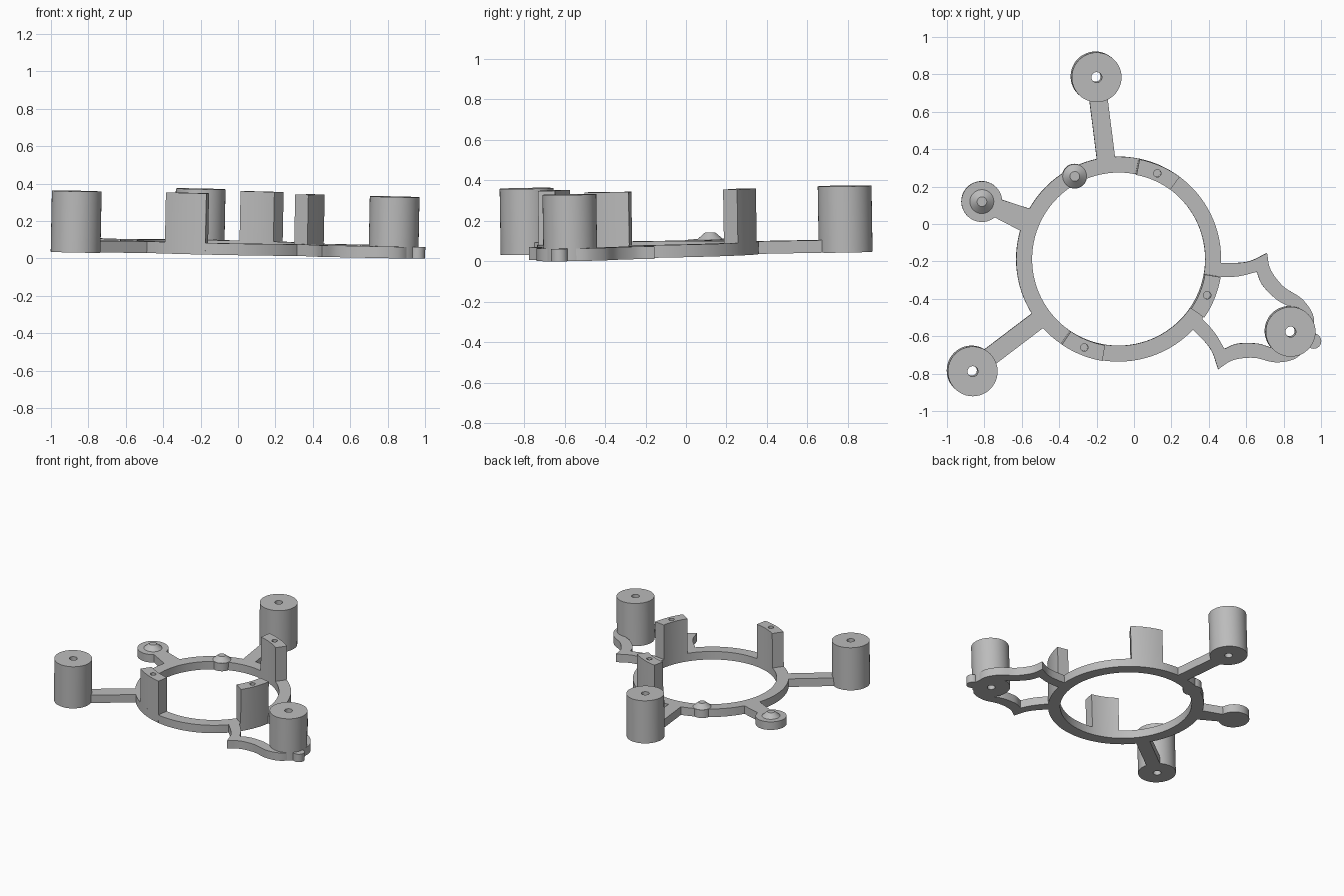
import bpy, bmesh
from math import cos, sin, pi, radians
from mathutils import Matrix, Vector

if "Cube" in bpy.data.objects:
    bpy.data.objects.remove(bpy.data.objects["Cube"], do_unlink=True)

grey = bpy.data.materials.new("plain grey")
grey.use_nodes = True
grey.diffuse_color = (0.5, 0.5, 0.5, 1)
grey.node_tree.nodes["Principled BSDF"].inputs["Base Color"].default_value = (0.5, 0.5, 0.5, 1)

CENTRE = Vector((-0.083, -0.187, 0))
AXIS = radians(-22.8)          # direction of the yoke
PLATE, TALL = 0.062, 0.327     # heights of flat parts and posts
R_IN, R_OUT = 0.463, 0.548
# the whole bracket leans slightly
LEAN = (Matrix.Translation((0, 0, 0.0285)) @ Matrix.Rotation(0.0198, 4, 'Y')
        @ Matrix.Rotation(0.0159, 4, 'X') @ Matrix.Translation(CENTRE))


def finish(name, bm):
    bmesh.ops.remove_doubles(bm, verts=bm.verts, dist=1e-5)
    bmesh.ops.recalc_face_normals(bm, faces=bm.faces)
    bm.transform(LEAN)
    mesh = bpy.data.meshes.new(name)
    bm.to_mesh(mesh)
    bm.free()
    mesh.materials.append(grey)
    obj = bpy.data.objects.new(name, mesh)
    bpy.context.collection.objects.link(obj)
    smooth(obj)
    return obj


def smooth(obj):
    bpy.ops.object.select_all(action='DESELECT')
    obj.select_set(True)
    bpy.context.view_layer.objects.active = obj
    bpy.ops.object.shade_smooth_by_angle(angle=radians(30))


def polar(r, angle):
    return Vector((r * cos(angle), r * sin(angle), 0))


def lathe(name, profile, at=Vector(), start=0.0, sweep=2 * pi, steps=48):
    """Turn a closed (radius, height) profile around a vertical line."""
    bm = bmesh.new()
    rows = []
    for i in range(steps + 1):
        a = start + sweep * i / steps
        rows.append([bm.verts.new(at + polar(r, a) + Vector((0, 0, z))) for r, z in profile])
    n = len(profile)
    for p, q in zip(rows, rows[1:]):
        for j in range(n):
            k = (j + 1) % n
            if profile[j][0] + profile[k][0] > 0:
                ring = [p[j], p[k], q[k], q[j]]
                if profile[j][0] == 0:
                    ring.remove(q[j])
                if profile[k][0] == 0:
                    ring.remove(q[k])
                bm.faces.new(ring)
    if sweep < 6:
        bm.faces.new(rows[0])
        bm.faces.new(rows[-1])
    return finish(name, bm)


def box_profile(r0, r1, z0, z1):
    return [(r0, z0), (r1, z0), (r1, z1), (r0, z1)]


def strip(name, left, right, angle):
    """Flat bar between two edge lines, given along and across a spoke."""
    bm = bmesh.new()
    turn = Matrix.Rotation(angle, 3, 'Z')
    rows = [[bm.verts.new(turn @ Vector((p[0], p[1], z)))
             for p, z in ((a, 0), (b, 0), (b, PLATE), (a, PLATE))]
            for a, b in zip(left, right)]
    for p, q in zip(rows, rows[1:]):
        for j in range(4):
            k = (j + 1) % 4
            bm.faces.new((p[j], p[k], q[k], q[j]))
    bm.faces.new(rows[0])
    bm.faces.new(rows[-1])
    return finish(name, bm)


def spline(points, steps=6):
    pts = [Vector(p) for p in points]
    pts = [2 * pts[0] - pts[1]] + pts + [2 * pts[-1] - pts[-2]]
    out = []
    for a, b, c, d in zip(pts, pts[1:], pts[2:], pts[3:]):
        for i in range(steps):
            t = i / steps
            out.append(0.5 * (2 * b + (c - a) * t + (2 * a - 5 * b + 4 * c - d) * t * t
                              + (3 * b - a - 3 * c + d) * t ** 3))
    return out + [pts[-2]]


# main ring
lathe("main_ring", box_profile(R_IN, R_OUT, 0, PLATE), steps=96)

# three tall posts with through holes
for side, angle, reach in (("back", AXIS + radians(120), 0.984),
                           ("right", AXIS + radians(240), 0.986),
                           ("yoke", AXIS, 0.992)):
    lathe(side + "_post", box_profile(0.028, 0.133, 0, TALL), polar(reach, angle))
    if side != "yoke":
        strip(side + "_arm", [(0.515, 0.049), (0.9, 0.049)],
              [(0.515, -0.049), (0.9, -0.049)], angle)

# raised blocks on the ring, each with a blind screw hole
for side, angle in (("back", 66.5), ("front", -112), ("left", -22)):
    a = radians(angle)
    half = radians(12.3)
    block = lathe(side + "_block", box_profile(R_IN, R_OUT, 0, TALL), start=a - half,
                  sweep=2 * half, steps=8)
    drill = lathe("drill", [(0, 0.2), (0.02, 0.2), (0.02, 0.4), (0, 0.4)],
                  polar(0.505, a), steps=24)
    drill.hide_render = True
    cut = block.modifiers.new("hole", 'BOOLEAN')
    cut.operation, cut.solver, cut.object = 'DIFFERENCE', 'EXACT', drill
    bpy.context.view_layer.objects.active = block
    bpy.ops.object.modifier_apply(modifier="hole")
    bpy.data.objects.remove(drill, do_unlink=True)
    smooth(block)

# low bosses with conical tips
for name, radius, spot in (("outer_boss", 0.109, polar(0.794, AXIS + pi)),
                           ("ring_boss", 0.066, polar(0.502, radians(118)))):
    lathe(name, [(0, 0), (radius, 0), (radius, PLATE), (0.064, PLATE),
                 (0.026, PLATE + 0.033), (0, PLATE + 0.033)], spot)
strip("boss_arm", [(0.515, 0.066), (0.75, 0.047)], [(0.515, -0.066), (0.75, -0.047)], AXIS + pi)

# yoke: two mirrored curved arms meeting around the left post
outer = spline([(0.49, 0.183), (0.635, 0.25), (0.719, 0.337)])
outer += spline([(0.719, 0.337), (0.772, 0.262), (0.871, 0.206), (0.989, 0.183),
                 (1.083, 0.116), (1.118, 0)])[1:]
inner = spline([(0.5, 0.105), (0.62, 0.16), (0.707, 0.223)])
inner += spline([(0.707, 0.223), (0.762, 0.17), (0.862, 0.128), (0.945, 0.117),
                 (1.025, 0.08), (1.06, 0)])[1:]
for side, sign in (("rear", 1), ("front", -1)):
    strip(side + "_yoke_arm", [(p.x, sign * p.y) for p in outer],
          [(p.x, sign * p.y) for p in inner], AXIS)

# small round nub on the yoke tip
lathe("yoke_nub", [(0, 0), (0.041, 0), (0.041, PLATE), (0, PLATE)], polar(1.131, AXIS), steps=32)
